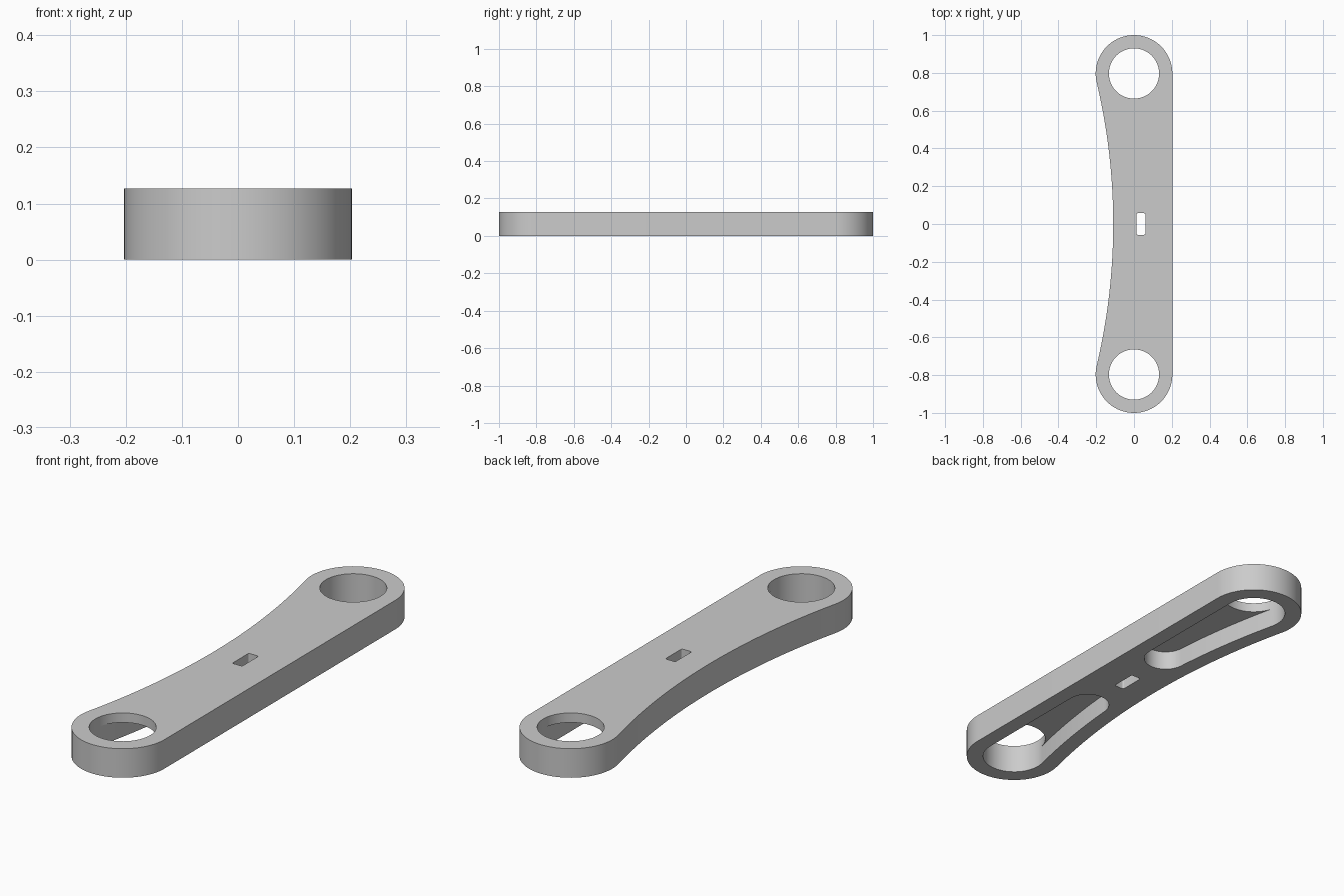
import bpy, bmesh
from math import sin, cos, pi, atan2, sqrt, radians

if "Cube" in bpy.data.objects:
    bpy.data.objects.remove(bpy.data.objects["Cube"], do_unlink=True)

HEIGHT, CEILING = 0.127, 0.085        # plate height, pocket depth
END_Y, END_R, HOLE_R = 0.797, 0.203, 0.133
WAIST = 0.11                          # distance of the hollow side at mid length
WALL = END_R - HOLE_R
SIDE_R = (WAIST**2 + END_Y**2 - END_R**2) / (2 * (END_R - WAIST))
TANGENT = atan2(END_Y, WAIST + SIDE_R)  # where the hollow side meets the round end
TIP_Y = 0.26


def arc(cx, cy, r, start, end, n):
    return [(cx + r * cos(start + (end - start) * i / n),
             cy + r * sin(start + (end - start) * i / n)) for i in range(n + 1)]


def side_x(y, inset):
    return -WAIST - SIDE_R + sqrt((SIDE_R + inset)**2 - y * y)


def side(y0, y1, inset, n):
    ys = [y0 + (y1 - y0) * i / n for i in range(1, n)]
    return [(side_x(y, inset), y) for y in ys]


def mirrored(points):
    return [(x, -y) for x, y in points]


# Outer outline: two round ends, one straight side and one hollow side
end_arc = arc(0, END_Y, END_R, 0, pi + TANGENT, 40)
contact_y = end_arc[-1][1]
outline = end_arc + side(contact_y, -contact_y, 0, 40) + mirrored(end_arc[::-1])

# Round hole, split into the arc shared with the pocket and the free arc
far = arc(0, END_Y, HOLE_R, 0, pi + TANGENT, 36)
near = arc(0, END_Y, HOLE_R, pi + TANGENT, 2 * pi, 28)
hole = far + near[1:-1]

# Tapered underside pocket that follows the outline at a constant wall
tip_left = side_x(TIP_Y, WALL)
tip = arc((HOLE_R + tip_left) / 2, TIP_Y, (HOLE_R - tip_left) / 2, pi, 2 * pi, 24)
taper = side(far[-1][1], TIP_Y, WALL, 16) + tip
pocket = far + taper
pocket_ceiling = [far[-1]] + taper + [far[0]] + near[-2:0:-1]

# Small slot with slightly rounded corners
slot = []
for k, (sx, sy) in enumerate([(1, 1), (-1, 1), (-1, -1), (1, -1)]):
    slot += arc(0.036 + sx * 0.017, sy * 0.05, 0.007, k * pi / 2, (k + 1) * pi / 2, 4)

bm = bmesh.new()


def ring(points, z):
    return [bm.verts.new((x, y, z)) for x, y in points]


def wall(points, z0, z1):
    a, b = ring(points, z0), ring(points, z1)
    for i in range(len(points)):
        j = (i + 1) % len(points)
        bm.faces.new((a[i], a[j], b[j], b[i]))


def sheet(loops, z):
    edges = []
    for points in loops:
        v = ring(points, z)
        edges += [bm.edges.new((v[i - 1], v[i])) for i in range(len(v))]
    bmesh.ops.triangle_fill(bm, edges=edges, use_beauty=True, normal=(0, 0, 1))


# Vertical walls
wall(outline, 0, HEIGHT)
wall(slot, 0, HEIGHT)
for flip in (list, mirrored):
    wall(flip(pocket), 0, CEILING)
    wall(flip(hole), CEILING, HEIGHT)
    bm.faces.new(ring(flip(pocket_ceiling), CEILING))

# Underside and top
sheet([outline, slot, pocket, mirrored(pocket)], 0)
sheet([outline, slot, hole, mirrored(hole)], HEIGHT)

bmesh.ops.remove_doubles(bm, verts=bm.verts, dist=0.00002)
bmesh.ops.recalc_face_normals(bm, faces=bm.faces)

mesh = bpy.data.meshes.new("link_arm")
bm.to_mesh(mesh)
bm.free()
arm = bpy.data.objects.new("link_arm", mesh)
bpy.context.collection.objects.link(arm)

# Plain grey material
grey = bpy.data.materials.new("light_grey")
grey.use_nodes = True
colour = (0.6, 0.6, 0.6, 1)
grey.diffuse_color = colour
grey.node_tree.nodes["Principled BSDF"].inputs["Base Color"].default_value = colour
mesh.materials.append(grey)

# Smooth the curved walls, keep the rims sharp
bpy.ops.object.select_all(action="DESELECT")
arm.select_set(True)
bpy.context.view_layer.objects.active = arm
bpy.ops.object.shade_smooth_by_angle(angle=radians(30))
